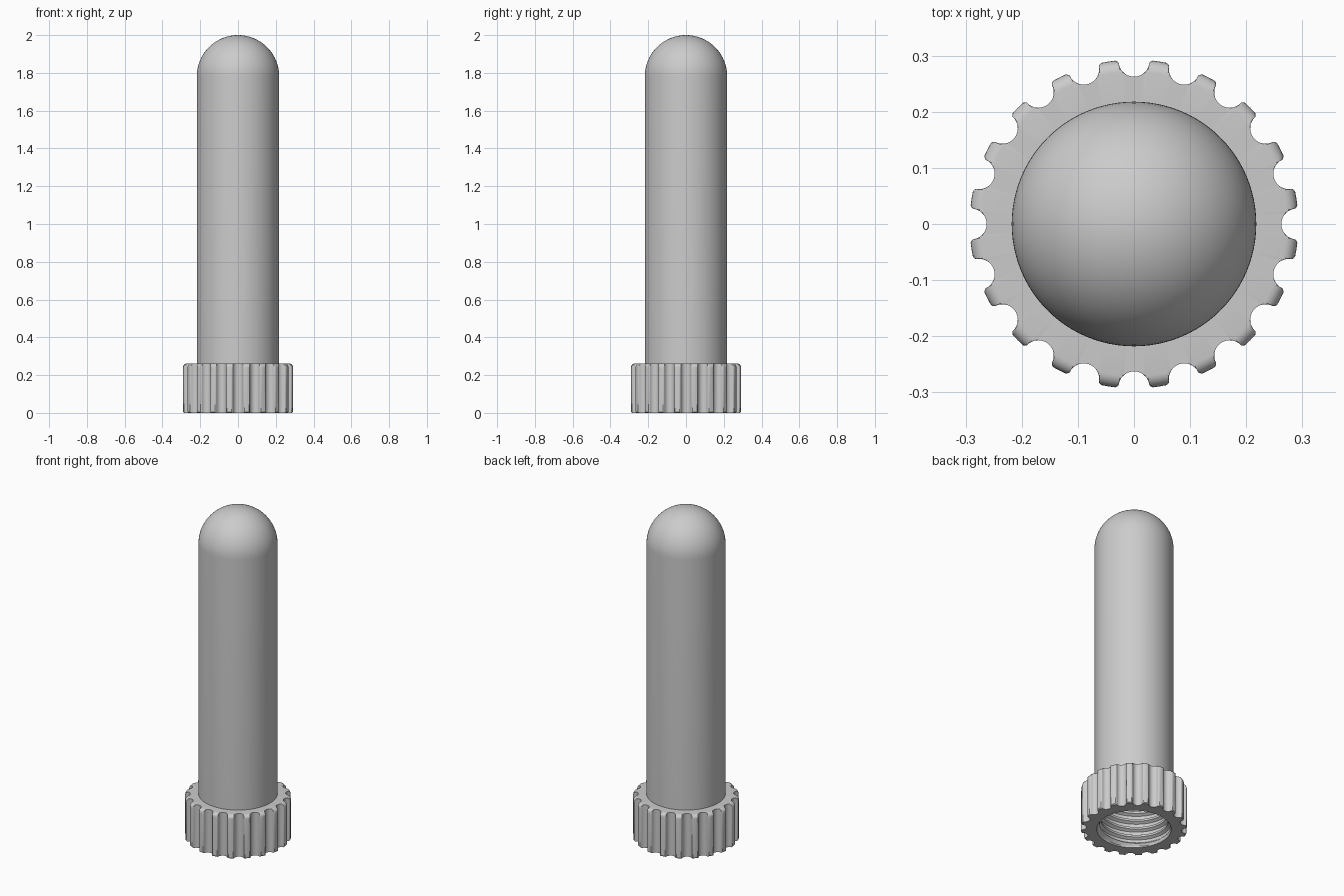
import bpy, bmesh
from math import sin, cos, pi, radians, atan2, hypot

if "Cube" in bpy.data.objects:
    bpy.data.objects.remove(bpy.data.objects["Cube"])

grey = bpy.data.materials.new("plain_grey")
grey.use_nodes = True
colour = (0.6, 0.6, 0.6, 1)
grey.diffuse_color = colour
grey.node_tree.nodes["Principled BSDF"].inputs["Base Color"].default_value = colour

TUBE_R, BORE_R, THREAD_R = 0.218, 0.188, 0.205
RIM_R, COLLAR_H, TEETH = 0.293, 0.262, 20
SEAT_Z, DOME_Z = 0.25, 1.782


def skin(name, rows, closed=True):
    """Join rows of points into a smooth surface."""
    bm = bmesh.new()
    grid = [[bm.verts.new(p) for p in row] for row in rows]
    n = len(rows[0])
    for a, b in zip(grid, grid[1:]):
        for i in range(n if closed else n - 1):
            j = (i + 1) % n
            bm.faces.new((a[i], a[j], b[j], b[i]))
    bmesh.ops.remove_doubles(bm, verts=bm.verts, dist=0.00005)
    mesh = bpy.data.meshes.new(name)
    bm.to_mesh(mesh)
    bm.free()
    mesh.materials.append(grey)
    obj = bpy.data.objects.new(name, mesh)
    bpy.context.collection.objects.link(obj)
    bpy.ops.object.select_all(action='DESELECT')
    obj.select_set(True)
    bpy.context.view_layer.objects.active = obj
    bpy.ops.object.shade_smooth_by_angle(angle=radians(35))
    return obj


def ring(r, z, n=96):
    return [(r * cos(2 * pi * i / n), r * sin(2 * pi * i / n), z) for i in range(n)]


# Hollow tube with a domed end: down the inside, round the lip, up the outside
STEPS = 20
arc = [pi / 2 * i / STEPS for i in range(STEPS + 1)]
inside = [(BORE_R * sin(a), DOME_Z + BORE_R * cos(a)) for a in arc]
outside = [(TUBE_R * cos(a), DOME_Z + TUBE_R * sin(a)) for a in arc]
profile = inside + [(BORE_R, SEAT_Z), (TUBE_R, SEAT_Z)] + outside
skin("domed_tube", [ring(r, z) for r, z in profile])

# Collar outline: round grip notches between narrow teeth
NOTCH_C, NOTCH_R = 0.29, 0.0275
half = []
for i in range(8):
    a = radians(84) * i / 7
    x, y = NOTCH_C - NOTCH_R * cos(a), NOTCH_R * sin(a)
    half.append((atan2(y, x), hypot(x, y)))
half += [(radians(5.8), 0.2905), (radians(6.5), RIM_R)]
pitch_angle = 2 * pi / TEETH
cell = [(-a, r) for a, r in reversed(half[1:])] + half + [(pitch_angle / 2, RIM_R)]
outline = [(a + k * pitch_angle, r) for k in range(TEETH) for a, r in cell]


def collar_row(limit, z, fixed=False):
    return [((limit if fixed else min(r, limit)) * cos(a),
             (limit if fixed else min(r, limit)) * sin(a), z) for a, r in outline]


# Collar: flat underside, straight grip, rounded upper edge, flat top
FILLET = 0.022
rows = [collar_row(THREAD_R, 0, True), collar_row(RIM_R - 0.005, 0), collar_row(RIM_R, 0.005)]
for i in range(7):
    a = pi / 2 * i / 6
    rows.append(collar_row(RIM_R - FILLET * (1 - cos(a)), COLLAR_H - FILLET * (1 - sin(a))))
rows.append(collar_row(TUBE_R - 0.004, COLLAR_H, True))
skin("grip_collar", rows)

# Helical thread lining the collar
PITCH, DEPTH, SEGS = 0.05, 0.017, 96
KEYS = [0, 0.35, 0.45, 0.55, 0.8, 0.9]


def thread_radius(phase, z):
    s = phase % 1
    ridge = max(0, min(1, (s - 0.35) / 0.2, (1 - s) / 0.2))
    fade = max(0, min(1, (z - 0.008) / 0.02))
    return THREAD_R - DEPTH * ridge * fade


rows = []
for turn in range(6, -3, -1):
    for key in reversed(KEYS):
        row = []
        for i in range(SEGS + 1):
            a = 2 * pi * i / SEGS
            z = max(0, min(SEAT_Z, PITCH * (turn + key + i / SEGS)))
            r = thread_radius(z / PITCH - i / SEGS + 1e-6, z)
            row.append((r * cos(a), r * sin(a), z))
        rows.append(row)
skin("inner_thread", rows, closed=False)
